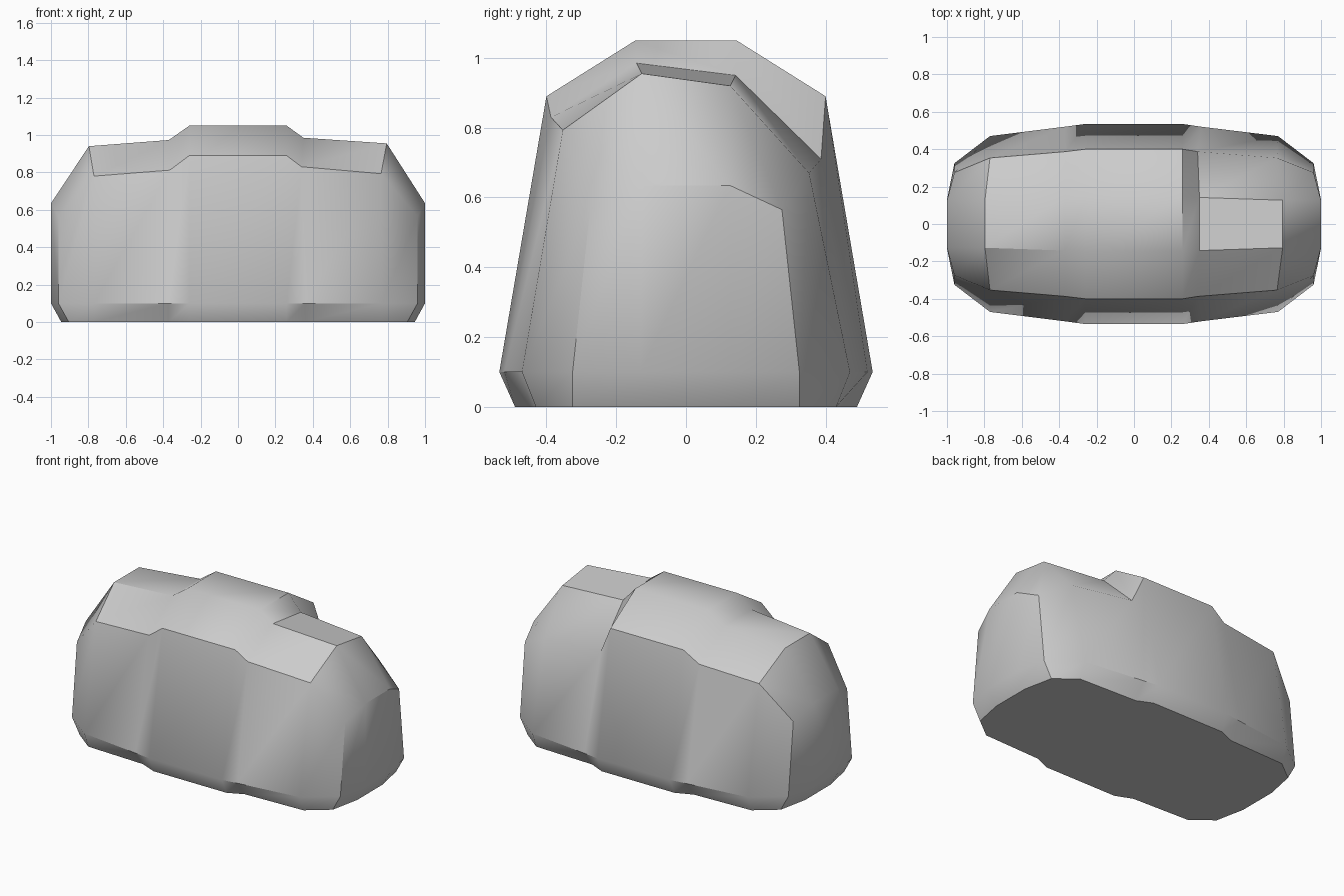
import bpy
import bmesh
import math

if "Cube" in bpy.data.objects:
    bpy.data.objects.remove(bpy.data.objects["Cube"])

# Lofted body: each ring has bottom, base, shoulder and top points on both sides.
# Widths are half widths: (bottom, base, shoulder, top).
WIDTHS = {
    "centre": (0.49, 0.535, 0.40, 0.145),
    "step": (0.445, 0.52, 0.387, 0.142),
    "corner": (0.43, 0.47, 0.353, 0.127),
    "end": (0.325, 0.325, 0.275, 0.125),
}
END_X = {"end": (0.905, 0.96, 0.96, 1.0)}


def ring(kind, side, xs, front, back):
    """front and back are (shoulder z, top z)."""
    w = WIDTHS[kind]
    f = [(side * xs[i], -w[i], z) for i, z in enumerate((0, 0.1, *front))]
    b = [(side * xs[i], w[i], z) for i, z in enumerate((0, 0.1, *back))]
    return f + b[::-1]


low = (0.565, 0.635)
crown = (0.89, 1.05)
rings = [
    ring("end", -1, END_X["end"], low, low),
    ring("corner", -1, (0.77, 0.77, 0.77, 0.797), (0.78, 0.94), (0.79, 0.94)),
    ring("step", -1, (0.37, 0.37, 0.365, 0.37), (0.812, 0.973), (0.82, 0.973)),
    ring("centre", -1, (0.26,) * 4, crown, crown),
    ring("centre", 1, (0.26,) * 4, crown, crown),
    ring("step", 1, (0.36, 0.36, 0.34, 0.35), (0.83, 0.985), (0.71, 0.95)),
    ring("corner", 1, (0.77, 0.77, 0.765, 0.795), (0.793, 0.955), (0.67, 0.92)),
    ring("end", 1, END_X["end"], low, low),
]

bm = bmesh.new()
loops = [[bm.verts.new(p) for p in r] for r in rings]
for a, b in zip(loops, loops[1:]):
    for i in range(8):
        j = (i + 1) % 8
        bm.faces.new((a[i], a[j], b[j], b[i]))

# Bowed end panels
for side, r in ((-1, loops[0]), (1, loops[-1])):
    fb, fm, bmid, bb = [bm.verts.new((side * x, y, z)) for x, y, z in
                        ((0.945, -0.13, 0), (1, -0.13, 0.1), (1, 0.13, 0.1), (0.945, 0.13, 0))]
    for face in ((r[0], r[1], fm, fb), (r[1], r[2], r[3], fm), (fm, r[3], r[4], bmid),
                 (bmid, r[4], r[5], r[6]), (bb, bmid, r[6], r[7]), (fb, fm, bmid, bb),
                 (r[0], fb, bb, r[7])):
        bm.faces.new(face)

bmesh.ops.recalc_face_normals(bm, faces=bm.faces[:])
mesh = bpy.data.meshes.new("body")
bm.to_mesh(mesh)
bm.free()
body = bpy.data.objects.new("body", mesh)
bpy.context.collection.objects.link(body)
bpy.context.view_layer.objects.active = body
body.select_set(True)
bpy.ops.object.shade_smooth_by_angle(angle=math.radians(34))
